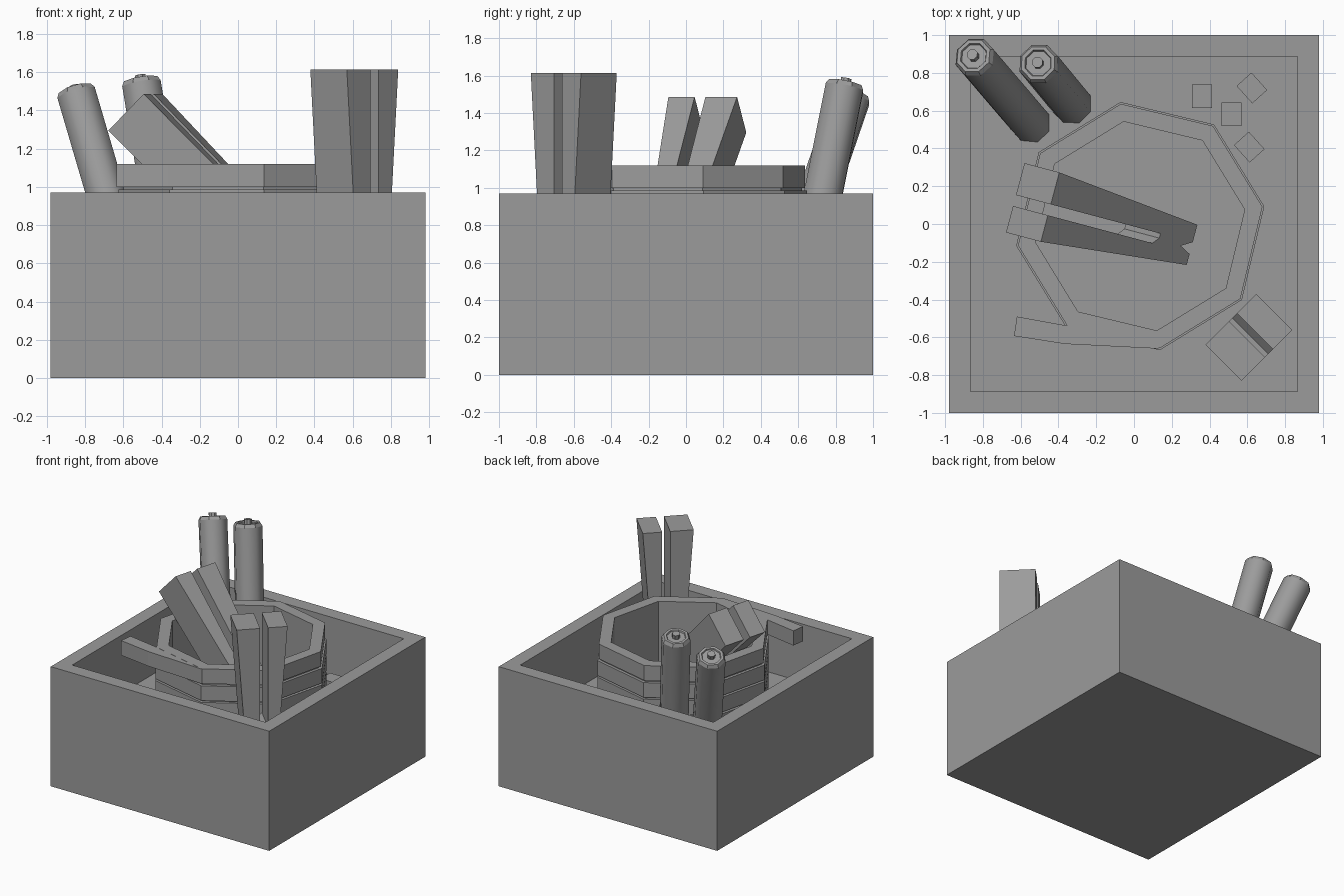
import bpy, bmesh, math
from mathutils import Vector, Matrix

if "Cube" in bpy.data.objects:
    bpy.data.objects.remove(bpy.data.objects["Cube"], do_unlink=True)

FLOOR = 0.5
GREY = (0.33, 0.33, 0.33, 1)
grey = bpy.data.materials.new("plain grey")
grey.use_nodes = True
grey.diffuse_color = GREY
grey.node_tree.nodes["Principled BSDF"].inputs["Base Color"].default_value = GREY


def finish(name, bm, matrix=Matrix()):
    bmesh.ops.recalc_face_normals(bm, faces=bm.faces[:])
    mesh = bpy.data.meshes.new(name)
    bm.to_mesh(mesh)
    bm.free()
    mesh.materials.append(grey)
    ob = bpy.data.objects.new(name, mesh)
    bpy.context.collection.objects.link(ob)
    ob.matrix_world = matrix
    return ob


def frame(x, y, z, origin):
    """Matrix from three axes and an origin."""
    m = Matrix((Vector(x).normalized(), Vector(y).normalized(), Vector(z).normalized()))
    return Matrix.Translation(origin) @ m.transposed().to_4x4()


def prism(name, outline, low, high, matrix=Matrix()):
    bm = bmesh.new()
    face = bm.faces.new([bm.verts.new((x, y, low)) for x, y in outline])
    new = bmesh.ops.extrude_face_region(bm, geom=[face])["geom"]
    verts = [v for v in new if isinstance(v, bmesh.types.BMVert)]
    bmesh.ops.translate(bm, vec=(0, 0, high - low), verts=verts)
    return finish(name, bm, matrix)


def lathe(name, profile, sides, matrix=Matrix(), start=0.0, closed=False):
    """Revolve (radius, height) points about z."""
    bm = bmesh.new()
    rings = []
    for r, z in profile:
        angles = [start + math.tau * i / sides for i in range(sides)]
        rings.append([bm.verts.new((r * math.cos(a), r * math.sin(a), z)) for a in angles])
    pairs = list(zip(rings, rings[1:]))
    if closed:
        pairs.append((rings[-1], rings[0]))
    else:
        bm.faces.new(rings[0])
        bm.faces.new(rings[-1])
    for a, b in pairs:
        for i in range(sides):
            j = (i + 1) % sides
            bm.faces.new((a[i], a[j], b[j], b[i]))
    return finish(name, bm, matrix)


# Open box with thick walls and a raised floor
bm = bmesh.new()
bmesh.ops.create_cube(bm, size=1)
bmesh.ops.transform(bm, verts=bm.verts[:],
                    matrix=Matrix.Translation((0, 0, 0.485)) @ Matrix.Diagonal((1.96, 2, 0.97, 1)))
top = max(bm.faces, key=lambda f: f.calc_center_median().z)
bmesh.ops.inset_region(bm, faces=[top], thickness=0.16)
cavity = bmesh.ops.extrude_face_region(bm, geom=[top])["geom"]
bmesh.ops.translate(bm, vec=(0, 0, FLOOR - 0.97),
                    verts=[v for v in cavity if isinstance(v, bmesh.types.BMVert)])
if top.is_valid:
    bmesh.ops.delete(bm, geom=[top], context="FACES")
finish("box", bm)

# Octagonal coil: stacked bands with narrow grooves
coil = []
for i in range(5):
    high = 1.12 - i * 0.134
    low = max(high - 0.12, FLOOR)
    r = 0.655 if i == 0 else 0.665
    coil += [(r, high), (r, low)]
    if i < 4:
        coil += [(0.64, low), (0.64, high - 0.134)]
coil += [(0.56, FLOOR), (0.56, 1.12)]
lathe("coil", coil, 8, Matrix.Translation((0.033, -0.011, 0)), math.radians(-81), True)

# Loose end of the top band
prism("coil_tail", [(0.13, -0.66), (0.12, -0.57), (-0.344, -0.54), (-0.62, -0.49),
                    (-0.635, -0.593), (-0.365, -0.635)], 1.0, 1.119)

# Split pegs: tapered, slotted from the top and notched at the foot
peg = [(-0.11, 0), (-0.05, 0), (-0.02, 0.08), (0.015, 0), (0.11, 0), (0.19, 1.1),
       (0.015, 1.1), (0.015, 0.25), (-0.01, 0.25), (-0.045, 0.29), (-0.045, 1.1), (-0.19, 1.1)]
prism("upright_peg", peg, -0.135, 0.135,
      frame((-1, -1, 0), (0, 0, 1), (-1, 1, 0), (0.608, -0.6, 0.515)))
prism("leaning_peg", peg, -0.135, 0.135,
      frame((0.257, 0.966, 0), (-0.683, 0.182, 0.707), (0.683, -0.182, 0.707),
            (0.215, -0.086, 0.613)))

# Leaning batteries with chamfered rim and terminal
for name, base, tip in (("left_battery", (-0.333, 0.64, FLOOR), (-0.508, 0.852, 1.56)),
                        ("right_battery", (-0.555, 0.545, FLOOR), (-0.85, 0.89, 1.505))):
    axis = Vector(tip) - Vector(base)
    n = axis.length
    profile = [(0.11, -0.06), (0.11, n - 0.025), (0.095, n), (0.075, n), (0.07, n - 0.01),
               (0.03, n - 0.01), (0.03, n + 0.025)]
    side = Vector((0, 1, 0)).cross(axis)
    battery = lathe(name, profile, 8, frame(side, axis.cross(side), axis, base), math.pi / 8)
    # smooth the long sides only
    for f in battery.data.polygons:
        f.use_smooth = f.area > 0.05

# Small blocks on the floor
for i, (x, y, turn) in enumerate(((0.36, 0.677, 0), (0.516, 0.58, 0),
                                  (0.624, 0.72, 42), (0.61, 0.407, 42))):
    w, d = 0.053, 0.062
    prism(f"small_block_{i + 1}", [(-w, -d), (w, -d), (w, d), (-w, d)], 0, 0.1,
          Matrix.Translation((x, y, FLOOR)) @ Matrix.Rotation(math.radians(turn), 4, "Z"))
